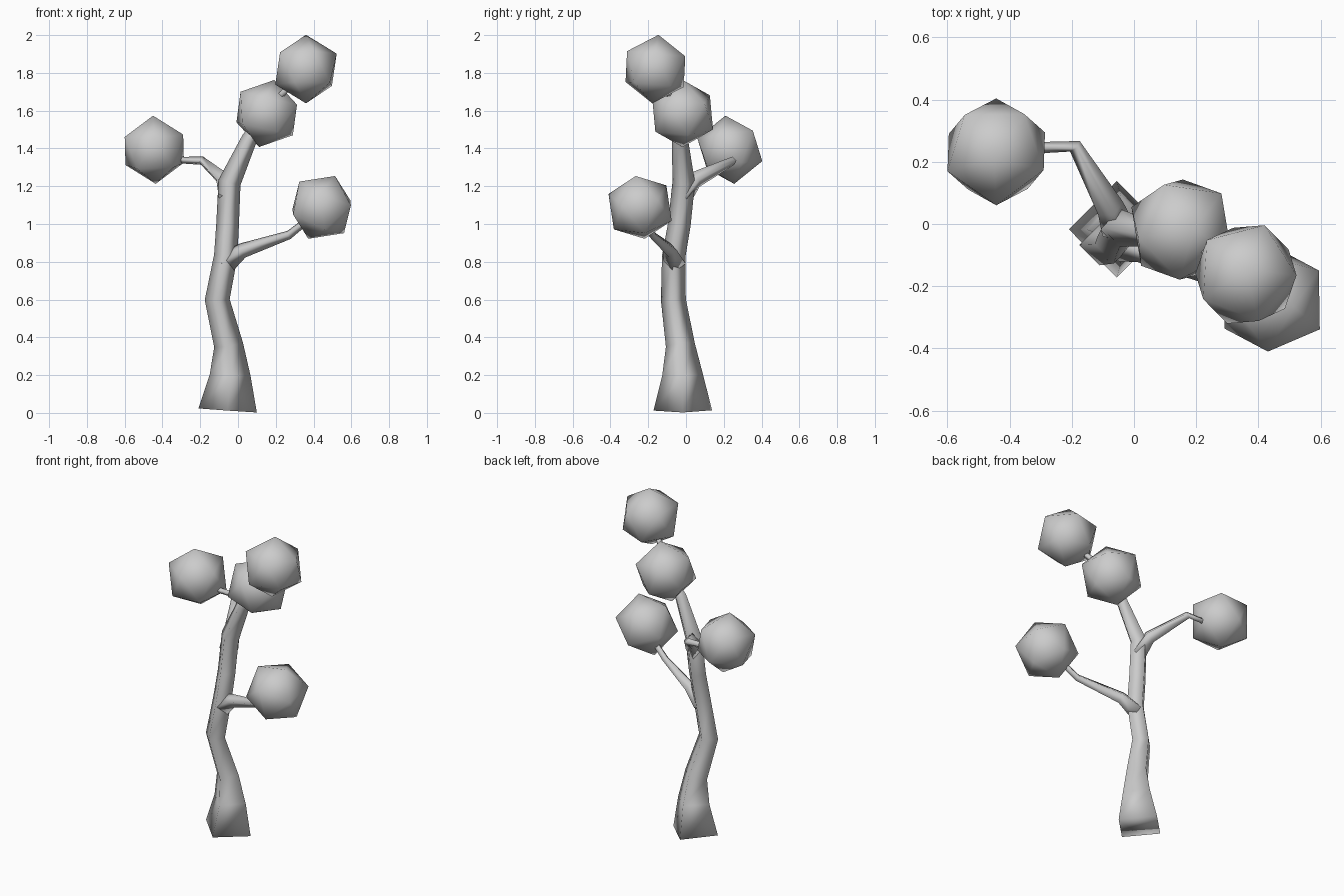
import bpy
import bmesh
from mathutils import Vector, Matrix

cube = bpy.data.objects.get("Cube")
if cube:
    bpy.data.objects.remove(cube, do_unlink=True)

# One plain grey for the whole tree
grey = bpy.data.materials.new("plain_grey")
grey.use_nodes = True
grey.diffuse_color = (0.6, 0.6, 0.6, 1)
for node in grey.node_tree.nodes:
    if node.type == 'BSDF_PRINCIPLED':
        node.inputs["Base Color"].default_value = grey.diffuse_color


def finish(bm, name):
    bmesh.ops.recalc_face_normals(bm, faces=bm.faces[:])
    for face in bm.faces:
        face.smooth = True
    mesh = bpy.data.meshes.new(name)
    bm.to_mesh(mesh)
    bm.free()
    mesh.materials.append(grey)
    obj = bpy.data.objects.new(name, mesh)
    bpy.context.scene.collection.objects.link(obj)
    return obj


def limb(name, path, ref):
    """Four-sided tapered tube through (x, y, z, radius) points."""
    bm = bmesh.new()
    points = [Vector(p[:3]) for p in path]
    rings = []
    for i, centre in enumerate(points):
        before = points[max(i - 1, 0)]
        after = points[min(i + 1, len(points) - 1)]
        along = (after - before).normalized()
        u = (ref - along * ref.dot(along)).normalized()
        v = along.cross(u)
        rings.append([bm.verts.new(centre + d * path[i][3])
                      for d in (u, v, -u, -v)])
    for low, high in zip(rings, rings[1:]):
        for k in range(4):
            n = (k + 1) % 4
            bm.faces.new((low[k], low[n], high[n], high[k]))
    bm.faces.new(rings[0][::-1])
    bm.faces.new(rings[-1])
    return finish(bm, name)


def frame(a, b):
    """Rotation whose first axis is a, with b in the plane of the first two."""
    x = a.normalized()
    y = (b - x * b.dot(x)).normalized()
    return Matrix((x, y, x.cross(y))).transposed()


def foliage(name, centre, tip, neighbour):
    """Twenty-sided ball turned so two adjacent corners point as given."""
    bm = bmesh.new()
    bmesh.ops.create_icosphere(bm, subdivisions=1, radius=0.182)
    top = max(bm.verts, key=lambda v: v.co.z)
    side = top.link_edges[0].other_vert(top)
    turn = frame(Vector(tip), Vector(neighbour)) @ frame(top.co, side.co).transposed()
    bmesh.ops.transform(bm, verts=bm.verts[:],
                        matrix=Matrix.Translation(centre) @ turn.to_4x4())
    return finish(bm, name)


X = Vector((1, 0, 0))
Z = Vector((0, 0, 1))

# Trunk and limbs
limb("trunk", [
    (-0.055, -0.017, 0.013, 0.155), (-0.042, -0.018, 0.2, 0.108),
    (-0.05, -0.03, 0.36, 0.077), (-0.11, -0.067, 0.6, 0.066),
    (-0.065, -0.065, 0.83, 0.062), (-0.055, -0.035, 1.0, 0.06),
    (-0.045, -0.012, 1.22, 0.06), (0.06, -0.032, 1.45, 0.042),
    (0.14, -0.02, 1.57, 0.03)], X)
limb("right_branch", [
    (-0.05, -0.02, 1.14, 0.055), (-0.075, 0.05, 1.235, 0.045),
    (-0.19, 0.25, 1.335, 0.023), (-0.29, 0.246, 1.338, 0.018),
    (-0.42, 0.235, 1.37, 0.015)], Z)
limb("left_branch", [
    (-0.07, -0.06, 0.79, 0.06), (0.025, -0.085, 0.86, 0.04),
    (0.27, -0.18, 0.942, 0.023), (0.33, -0.195, 0.99, 0.02),
    (0.43, -0.24, 1.07, 0.018)], Z)
limb("top_twig", [
    (0.15, -0.02, 1.58, 0.022), (0.235, -0.09, 1.69, 0.018),
    (0.35, -0.16, 1.8, 0.014)], X)

# Foliage balls
foliage("foliage_right", (-0.443, 0.232, 1.393), (-0.007, -0.023, 0.18), (0, -0.172, 0.063))
foliage("foliage_middle", (0.152, -0.018, 1.585), (0.04, 0, 0.175), (0.155, -0.07, 0.045))
foliage("foliage_top", (0.36, -0.162, 1.82), (0, 0.016, 0.18), (0.165, -0.003, 0.08))
foliage("foliage_left", (0.443, -0.243, 1.088), (0.072, -0.024, 0.169), (-0.018, -0.167, 0.058))
